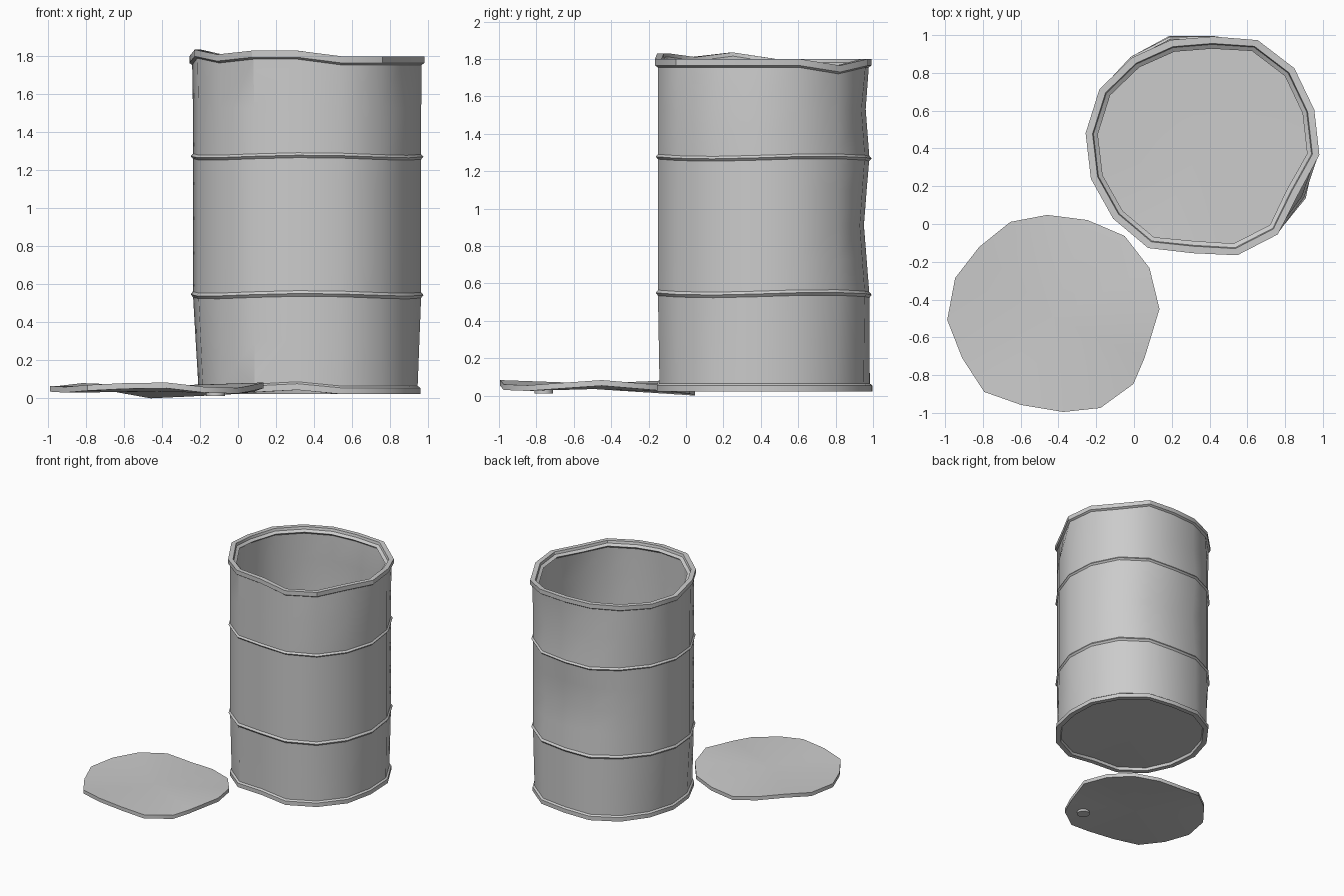
import bpy, bmesh, math

if "Cube" in bpy.data.objects:
    bpy.data.objects.remove(bpy.data.objects["Cube"])

N = 16
CX, CY = 0.365, 0.423


def finish(bm, name, angle):
    bmesh.ops.recalc_face_normals(bm, faces=bm.faces[:])
    me = bpy.data.meshes.new(name)
    bm.to_mesh(me)
    bm.free()
    ob = bpy.data.objects.new(name, me)
    bpy.context.collection.objects.link(ob)
    bpy.ops.object.select_all(action='DESELECT')
    ob.select_set(True)
    bpy.context.view_layer.objects.active = ob
    bpy.ops.object.shade_smooth_by_angle(angle=math.radians(angle))
    return ob


def skin(bm, rings, start, end):
    """Bridge vertex rings and close both ends with triangle fans."""
    vs = [[bm.verts.new(p) for p in ring] for ring in rings]
    for a, b in zip(vs, vs[1:]):
        for i in range(N):
            j = (i + 1) % N
            bm.faces.new((a[i], a[j], b[j], b[i]))
    for ring, c in ((vs[0], start), (vs[-1], end)):
        v = bm.verts.new(c)
        for i in range(N):
            bm.faces.new((ring[i], ring[(i + 1) % N], v))


# Dented radii around the barrel at several heights
top = [.619, .617, .629, .622, .572, .577, .593, .62, .624, .621, .618, .622, .58, .616, .621, .57]
base = [.597, .61, .61, .61, .575, .60, .60, .59, .59, .59, .605, .61, .575, .605, .615, .615]
ring = [.614, .615, .62, .615, .572, .595, .60, .615, .617, .612, .615, .615, .58, .612, .618, .605]
mid = [r - (.03 if 3 <= k <= 5 else 0) for k, r in enumerate(ring)]
upper = [r - (.02 if 3 <= k <= 5 else 0) for k, r in enumerate(ring)]
levels = [(0, base), (.06, base), (.55, ring), (.91, mid), (1.28, ring), (1.53, upper), (1.76, top), (2, top)]
top_dz = {2: -.035, 9: .035, 10: .01, 11: .03, 12: .03}
base_dz = {11: .01, 12: .022}


def barrel_ring(off, z):
    pts = []
    for (z0, r0), (z1, r1) in zip(levels, levels[1:]):
        if z0 <= z <= z1:
            t = (z - z0) / (z1 - z0)
            break
    for k in range(N):
        a = math.radians(-5.3 + 22.5 * k)
        r = r0[k] * (1 - t) + r1[k] * t + off
        dz = top_dz.get(k, 0) if z > 1.7 else base_dz.get(k, 0) if z < .1 else 0
        if .5 < z < .6 or 1.2 < z < 1.3:
            dz = .007 * math.sin(3 * a)
        pts.append((CX + r * math.cos(a), CY + r * math.sin(a), z + dz))
    return pts


# Barrel: underside, outer wall with hoops, rim, inner wall, floor
profile = [(-.045, .045), (-.04, .022), (0, .022), (0, .055), (-.014, .065), (-.013, .3), (-.012, .53),
           (0, .545), (-.012, .56), (-.012, .73), (-.012, .91), (-.012, 1.1), (-.012, 1.26), (0, 1.273),
           (-.012, 1.286), (-.012, 1.53), (-.015, 1.755), (0, 1.765), (0, 1.80), (-.037, 1.80),
           (-.042, 1.78), (-.065, 1.765), (-.03, 1.74), (-.024, 1.53), (-.024, 1.273), (-.024, .91),
           (-.024, .545), (-.026, .3), (-.026, .07)]
bm = bmesh.new()
skin(bm, [barrel_ring(*p) for p in profile], (CX, CY, .045), (CX, CY, .065))
finish(bm, "barrel", 32)

# Warped lid lying on the ground
lid = [(-.46, .048, .03), (-.247, .021, .04), (-.05, -.063, .05), (.082, -.233, .065),
       (.135, -.45, .083), (.056, -.709, .065), (-.003, -.847, .055), (-.178, -.974, .06),
       (-.374, -.995, .083), (-.597, -.958, .08), (-.793, -.889, .07), (-.91, -.709, .06),
       (-.989, -.508, .065), (-.947, -.286, .065), (-.82, -.122, .08), (-.655, .011, .065)]
bm = bmesh.new()
skin(bm, [[(x, y, z - .03) for x, y, z in lid], lid], (-.427, -.492, .035), (-.427, -.492, .065))
finish(bm, "lid", 32)

# Bung under the lid
bm = bmesh.new()
bmesh.ops.create_cone(bm, cap_ends=True, segments=12, radius1=.05, radius2=.05, depth=.03)
bmesh.ops.translate(bm, verts=bm.verts[:], vec=(-.118, -.76, .027))
finish(bm, "lid_bung", 32)
